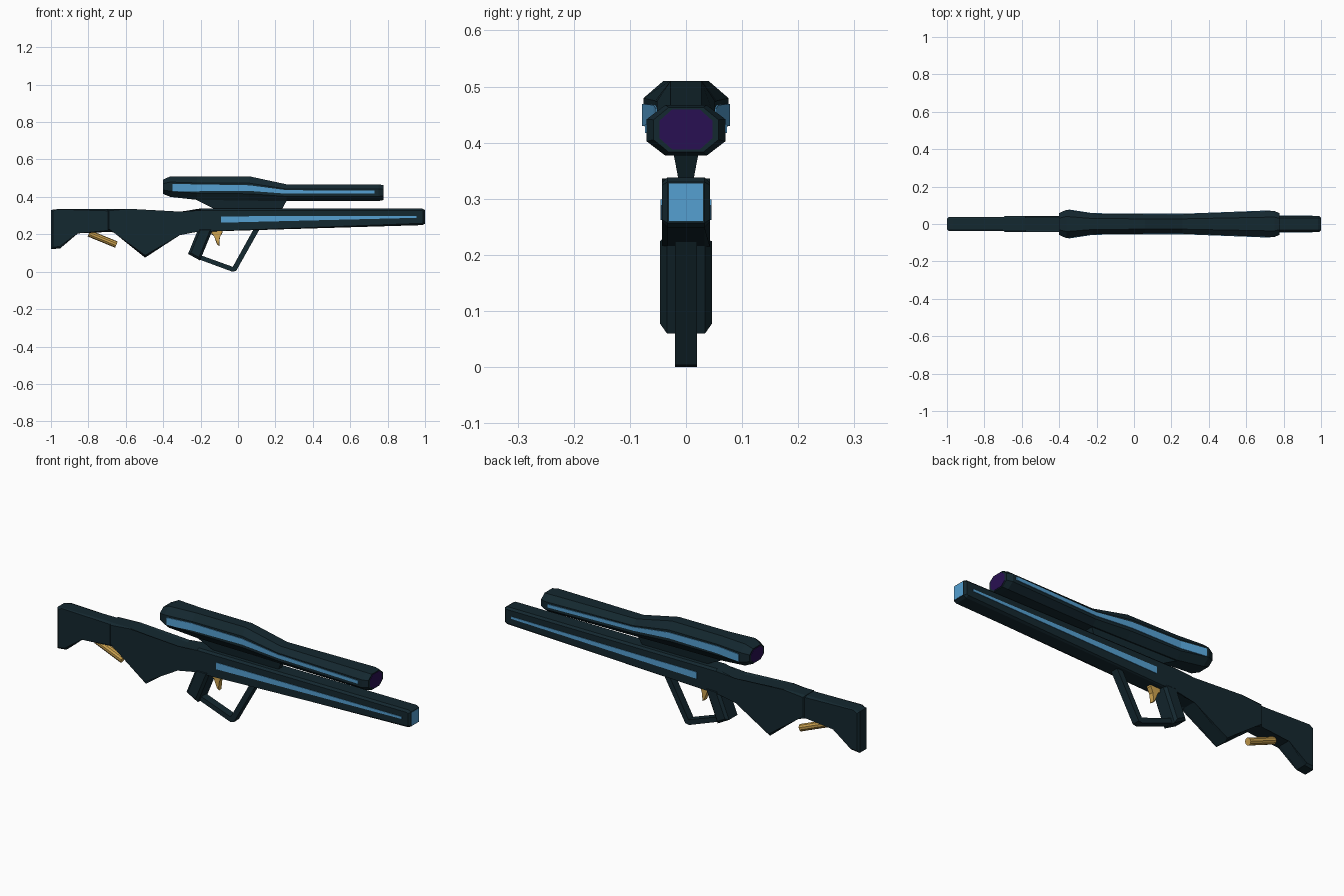
import bpy, bmesh
from math import atan2, hypot
from mathutils import Matrix, Vector

if "Cube" in bpy.data.objects:
    bpy.data.objects.remove(bpy.data.objects["Cube"])


def material(name, rgb):
    m = bpy.data.materials.new(name)
    m.diffuse_color = (*rgb, 1)
    m.use_nodes = True
    m.node_tree.nodes["Principled BSDF"].inputs["Base Color"].default_value = m.diffuse_color
    return m


DARK = material("dark_teal", (0.007, 0.021, 0.029))
BLUE = material("blue", (0.09, 0.35, 0.64))
GOLD = material("gold", (0.62, 0.37, 0.08))
PURPLE = material("purple", (0.022, 0.005, 0.085))


def finish(bm, name, mat):
    bmesh.ops.recalc_face_normals(bm, faces=bm.faces[:])
    me = bpy.data.meshes.new(name)
    bm.to_mesh(me)
    bm.free()
    me.materials.append(mat)
    ob = bpy.data.objects.new(name, me)
    bpy.context.collection.objects.link(ob)
    return ob


def plate(name, pts, half, mat=DARK, bevel=0.0):
    """Side profile (x, z) extruded across y, with chamfered side outlines."""
    bm = bmesh.new()
    near = [bm.verts.new((x, -half, z)) for x, z in pts]
    far = [bm.verts.new((x, half, z)) for x, z in pts]
    caps = [bm.faces.new(near), bm.faces.new(far[::-1])]
    n = len(pts)
    for i in range(n):
        j = (i + 1) % n
        bm.faces.new((near[i], far[i], far[j], near[j]))
    if bevel:
        edges = list({e for f in caps for e in f.edges})
        bmesh.ops.bevel(bm, geom=edges, offset=bevel, segments=1, affect='EDGES')
    return finish(bm, name, mat)


def loft(name, sections, mat=DARK, octagon=False):
    """Sections (x, z low, z high, half width) joined along x."""
    bm = bmesh.new()
    rings = []
    for x, lo, hi, w in sections:
        if octagon:
            a, c = w * 0.53, (hi - lo) * 0.28
            quarter = [(a, hi), (w, hi - c), (w, lo + c), (a, lo)]
        else:
            quarter = [(w, hi), (w, lo)]
        loop = quarter + [(-y, z) for y, z in reversed(quarter)]
        rings.append([bm.verts.new((x, y, z)) for y, z in loop])
    n = len(rings[0])
    for r, s in zip(rings, rings[1:]):
        for i in range(n):
            j = (i + 1) % n
            bm.faces.new((r[i], r[j], s[j], s[i]))
    bm.faces.new(rings[0])
    bm.faces.new(rings[-1][::-1])
    return finish(bm, name, mat)


# Shoulder butt, and stock running on into receiver and barrel
plate("butt", [(-1, 0.33), (-1, 0.12), (-0.95, 0.125), (-0.86, 0.215),
               (-0.64, 0.215), (-0.64, 0.334), (-0.97, 0.334)], 0.037, bevel=0.01)
plate("stock_and_barrel", [(-0.7, 0.336), (-0.7, 0.219), (-0.66, 0.219), (-0.497, 0.075),
                           (-0.315, 0.205), (-0.22, 0.213), (0.985, 0.249), (1, 0.257),
                           (1, 0.33), (0.985, 0.338), (-0.2, 0.338), (-0.305, 0.311),
                           (-0.58, 0.336)], 0.043, bevel=0.01)

# Grip and trigger guard
plate("grip", [(-0.21, 0.235), (-0.267, 0.095), (-0.203, 0.06), (-0.135, 0.225),
               (-0.14, 0.235)], 0.046, bevel=0.012)
plate("trigger_guard", [(-0.215, 0.068), (-0.03, 0), (-0.01, 0.004), (0.12, 0.235),
                        (0.088, 0.235), (-0.028, 0.026), (-0.2, 0.088)], 0.02)
plate("trigger", [(-0.142, 0.225), (-0.142, 0.2), (-0.125, 0.192), (-0.112, 0.145),
                  (-0.1, 0.138), (-0.1, 0.185), (-0.083, 0.208), (-0.083, 0.225)],
      0.012, GOLD, 0.003)

# Gold cylinder under the stock
a, b = Vector((-0.797, 0, 0.205)), Vector((-0.65, 0, 0.145))
axis = b - a
bm = bmesh.new()
bmesh.ops.create_cone(bm, cap_ends=True, segments=10, radius1=0.018, radius2=0.018,
                      depth=axis.length,
                      matrix=Matrix.Translation((a + b) / 2)
                      @ axis.to_track_quat('Z', 'Y').to_matrix().to_4x4())
finish(bm, "stock_cylinder", GOLD)

# Scope body, lenses and mount
loft("scope", [(-0.4, 0.416, 0.492, 0.058), (-0.362, 0.4, 0.51, 0.076),
               (-0.22, 0.384, 0.51, 0.055), (0.06, 0.38, 0.51, 0.052),
               (0.26, 0.377, 0.467, 0.052), (0.75, 0.377, 0.467, 0.07),
               (0.777, 0.383, 0.463, 0.058)], octagon=True)
loft("front_lens", [(0.76, 0.388, 0.459, 0.047), (0.779, 0.388, 0.459, 0.047)], PURPLE, True)
loft("rear_lens", [(-0.402, 0.421, 0.487, 0.048), (-0.38, 0.421, 0.487, 0.048)], PURPLE, True)

bm = bmesh.new()
tiers = [(-0.235, 0.265, 0.024, 0.39), (-0.12, 0.235, 0.013, 0.332)]
top, low = [[bm.verts.new(p) for p in ((x0, -w, z), (x1, -w, z), (x1, w, z), (x0, w, z))]
            for x0, x1, w, z in tiers]
bm.faces.new(top)
bm.faces.new(low[::-1])
for i in range(4):
    j = (i + 1) % 4
    bm.faces.new((top[i], low[i], low[j], top[j]))
finish(bm, "scope_mount", DARK)

# Blue light strips, showing on both sides, and the muzzle
loft("scope_strip", [(-0.35, 0.43, 0.469, 0.078), (-0.22, 0.43, 0.467, 0.058),
                     (0.06, 0.432, 0.462, 0.055), (0.26, 0.417, 0.436, 0.055),
                     (0.73, 0.417, 0.433, 0.073)], BLUE)
loft("barrel_strip", [(-0.092, 0.262, 0.296, 0.0455), (0.955, 0.288, 0.299, 0.0455)], BLUE)
loft("muzzle", [(0.98, 0.26, 0.327, 0.03), (1.001, 0.26, 0.327, 0.03)], BLUE)
